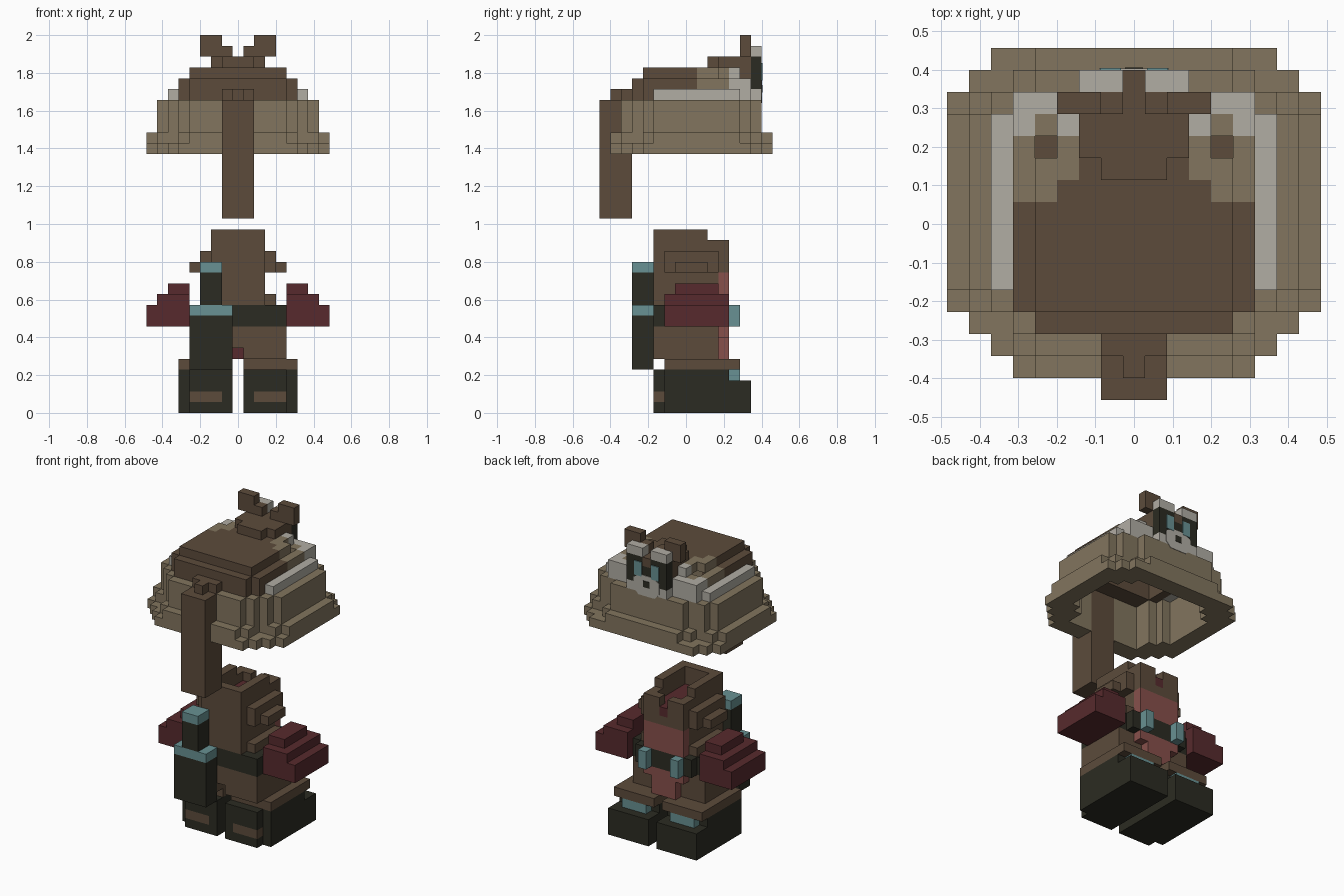
import bpy, bmesh

if "Cube" in bpy.data.objects:
    bpy.data.objects.remove(bpy.data.objects["Cube"], do_unlink=True)

V = 2 / 35            # edge of one block
W, D = 17, 16         # grid size in x and y


def linear(c):
    c /= 255
    return c / 12.92 if c <= 0.04045 else ((c + 0.055) / 1.055) ** 2.4


PALETTE = {
    "tan": (130, 117, 94), "brown": (92, 75, 59), "charcoal": (43, 43, 34),
    "dark_red": (87, 42, 45), "rose": (135, 80, 75), "teal": (104, 145, 147),
    "pale_grey": (177, 173, 164),
}
MATS = {}
for name, rgb in PALETTE.items():
    m = bpy.data.materials.new(name)
    m.use_nodes = True
    col = [linear(c) for c in rgb] + [1]
    m.diffuse_color = col
    m.node_tree.nodes["Principled BSDF"].inputs["Base Color"].default_value = col
    MATS[name] = m
INDEX = {n: i for i, n in enumerate(PALETTE)}

cells = {}            # block position -> (part, colour)


def fill(part, colour, x, y, z, mirror=False):
    """Fill a box of blocks; part None carves it away."""
    spans = [x, (W - x[1], W - x[0])] if mirror else [x]
    for a, b in spans:
        for i in range(a, b):
            for j in range(*y):
                for k in range(*z):
                    if part:
                        cells[i, j, k] = (part, colour)
                    else:
                        cells.pop((i, j, k), None)


# boots, with heel bands, instep straps and cuffs
fill("boots", "charcoal", (3, 8), (6, 12), (0, 4), True)
fill("boots", "charcoal", (3, 8), (12, 14), (0, 3), True)
fill("boots", "charcoal", (4, 8), (5, 6), (0, 4), True)
fill("boots", "brown", (4, 7), (5, 6), (1, 2), True)
fill("boots", "teal", (4, 7), (12, 13), (3, 4), True)
fill("boot_cuffs", "brown", (3, 8), (6, 13), (4, 5), True)

# legs, hips and belt
fill("legs", "brown", (4, 8), (5, 11), (5, 6), True)
fill("legs", "brown", (4, 13), (5, 11), (6, 8))
fill("belt", "charcoal", (4, 13), (5, 11), (8, 10))
fill("belt", "charcoal", (5, 12), (11, 12), (8, 10))
fill("belt_buckles", "teal", (6, 7), (12, 13), (8, 10), True)

# torso with stepped shoulders and open collar
fill("torso", "brown", (6, 11), (5, 12), (10, 16))
fill("torso", "brown", (6, 11), (5, 10), (16, 17))
fill("torso", "brown", (5, 12), (6, 11), (10, 11))
fill("torso", "brown", (5, 12), (6, 11), (13, 15))
fill("torso", "brown", (4, 13), (7, 10), (13, 14))
fill(None, None, (7, 10), (6, 11), (15, 17))
fill("torso", "dark_red", (7, 10), (6, 11), (14, 15))
fill(None, None, (8, 9), (11, 12), (15, 16))
fill("torso", "dark_red", (8, 9), (11, 12), (14, 15))

# cloth down the chest and over the hips
fill("chest_cloth", "rose", (6, 11), (11, 12), (10, 13))
fill("chest_cloth", "rose", (6, 11), (11, 12), (7, 8))
fill("chest_cloth", "rose", (7, 10), (11, 12), (5, 7))
fill("chest_cloth", "dark_red", (8, 9), (10, 11), (5, 6))

# stepped arms
fill("arms", "dark_red", (0, 4), (6, 12), (8, 10), True)
fill("arms", "dark_red", (1, 4), (6, 12), (10, 11), True)
fill("arms", "dark_red", (2, 4), (7, 11), (11, 12), True)

# sheathed blade on the back
fill("sheath", "charcoal", (4, 8), (3, 5), (4, 9))
fill("sheath", "teal", (4, 8), (3, 5), (9, 10))
fill("blade_grip", "charcoal", (5, 7), (3, 5), (10, 13))
fill("blade_grip", "teal", (5, 7), (3, 5), (13, 14))

# hat brim: wide bottom step, then a step with cut corners
for x, y in (((0, 17), (4, 14)), ((1, 16), (3, 15)), ((2, 15), (2, 16)), ((3, 14), (1, 2))):
    fill("hat_brim", "tan", x, y, (24, 25))
for x, y in (((0, 17), (5, 13)), ((1, 16), (4, 14)), ((3, 14), (2, 15)), ((4, 13), (1, 16))):
    fill("hat_brim", "tan", x, y, (25, 26))
# hat wall
for x, y in (((1, 16), (5, 13)), ((2, 15), (4, 14)), ((3, 14), (3, 14)), ((4, 13), (2, 15))):
    fill("hat_wall", "tan", x, y, (26, 29))
# crown
fill("hat_crown", "pale_grey", (2, 15), (5, 13), (29, 30))
fill("hat_crown", "pale_grey", (3, 14), (12, 14), (29, 31))
fill("hat_crown", "brown", (3, 14), (4, 12), (29, 31))
fill("hat_crown", "brown", (4, 13), (3, 4), (29, 31))
fill("hat_crown", "brown", (4, 13), (4, 11), (31, 32))
fill("hat_crown", "brown", (5, 12), (11, 13), (31, 32))
# tan flanks and grey steps beside the face
fill("hat_crown", "tan", (3, 5), (9, 10), (30, 31), True)
fill("hat_crown", "tan", (4, 5), (9, 11), (31, 32), True)
fill("hat_crown", "tan", (5, 6), (10, 12), (31, 32), True)
fill("hat_crown", "tan", (3, 6), (10, 12), (30, 31), True)
fill("hat_crown", "tan", (4, 5), (12, 13), (30, 31), True)
fill("hat_crown", "pale_grey", (5, 6), (12, 13), (31, 32), True)
# hollow inside
for x, y in (((2, 15), (6, 12)), ((3, 14), (5, 13)), ((4, 13), (3, 14))):
    fill(None, None, x, y, (24, 29))
fill(None, None, (4, 13), (5, 12), (29, 31))

# hanging tail
fill("hat_tail", "brown", (7, 10), (0, 3), (18, 29))
fill("hat_tail", "brown", (7, 10), (2, 3), (29, 30))
fill("hat_tail", "brown", (8, 9), (1, 2), (29, 30))

# animal head on the hat: skull, face, brows, ears
fill("head", "brown", (6, 11), (11, 14), (31, 33))
fill("head", "brown", (7, 10), (10, 11), (32, 33))
fill("head", "charcoal", (6, 11), (14, 15), (30, 33))
fill("head", "pale_grey", (6, 11), (14, 15), (29, 30))
fill("head", "brown", (8, 9), (14, 15), (32, 33))
fill("brows", "pale_grey", (6, 8), (14, 15), (33, 34), True)
fill("ears", "brown", (5, 8), (13, 14), (33, 34), True)
fill("ears", "brown", (5, 7), (13, 14), (34, 35), True)


# turn the blocks of each part into an outer skin
DIRS = {
    (1, 0, 0): ((1, 0, 0), (1, 1, 0), (1, 1, 1), (1, 0, 1)),
    (-1, 0, 0): ((0, 0, 0), (0, 0, 1), (0, 1, 1), (0, 1, 0)),
    (0, 1, 0): ((0, 1, 0), (0, 1, 1), (1, 1, 1), (1, 1, 0)),
    (0, -1, 0): ((0, 0, 0), (1, 0, 0), (1, 0, 1), (0, 0, 1)),
    (0, 0, 1): ((0, 0, 1), (1, 0, 1), (1, 1, 1), (0, 1, 1)),
    (0, 0, -1): ((0, 0, 0), (0, 1, 0), (1, 1, 0), (1, 0, 0)),
}


def finish(bm, name, mats):
    me = bpy.data.meshes.new(name)
    bm.to_mesh(me)
    bm.free()
    for m in mats:
        me.materials.append(MATS[m])
    ob = bpy.data.objects.new(name, me)
    bpy.context.collection.objects.link(ob)


def build(part):
    bm = bmesh.new()
    for (i, j, k), (owner, colour) in cells.items():
        if owner != part:
            continue
        for (a, b, c), quad in DIRS.items():
            if (i + a, j + b, k + c) not in cells:
                f = bm.faces.new([bm.verts.new(((i + p - W / 2) * V, (j + q - D / 2) * V, (k + r) * V))
                                  for p, q, r in quad])
                f.material_index = INDEX[colour]
    bmesh.ops.remove_doubles(bm, verts=bm.verts[:], dist=1e-4)
    finish(bm, part, PALETTE)


for part in dict.fromkeys(p for p, _ in cells.values()):
    build(part)


# thin painted plates on the face; points in blocks from the centre line
def plate(name, colour, pts, depth):
    bm = bmesh.new()
    y = 7 * V
    f = bm.faces.new([bm.verts.new((x * V, y, z * V)) for x, z in pts])
    out = bmesh.ops.extrude_face_region(bm, geom=[f])["geom"]
    bmesh.ops.translate(bm, vec=(0, depth, 0), verts=[g for g in out if isinstance(g, bmesh.types.BMVert)])
    bmesh.ops.recalc_face_normals(bm, faces=bm.faces[:])
    finish(bm, name, [colour])


def box(x0, x1, z0, z1):
    return [(x0, z0), (x1, z0), (x1, z1), (x0, z1)]


plate("muzzle", "pale_grey", [(-1, 28.7), (1, 28.7), (1.6, 29.3), (1.6, 30.5), (0.8, 31),
                              (-0.8, 31), (-1.6, 30.5), (-1.6, 29.3)], 0.003)
plate("nose", "charcoal", box(-0.4, 0.4, 29.7, 30.4), 0.006)
for side, s in (("left", 1), ("right", -1)):
    plate(side + "_eye", "teal", box(*sorted((0.6 * s, 1.55 * s)), 30.8, 32.4), 0.005)
